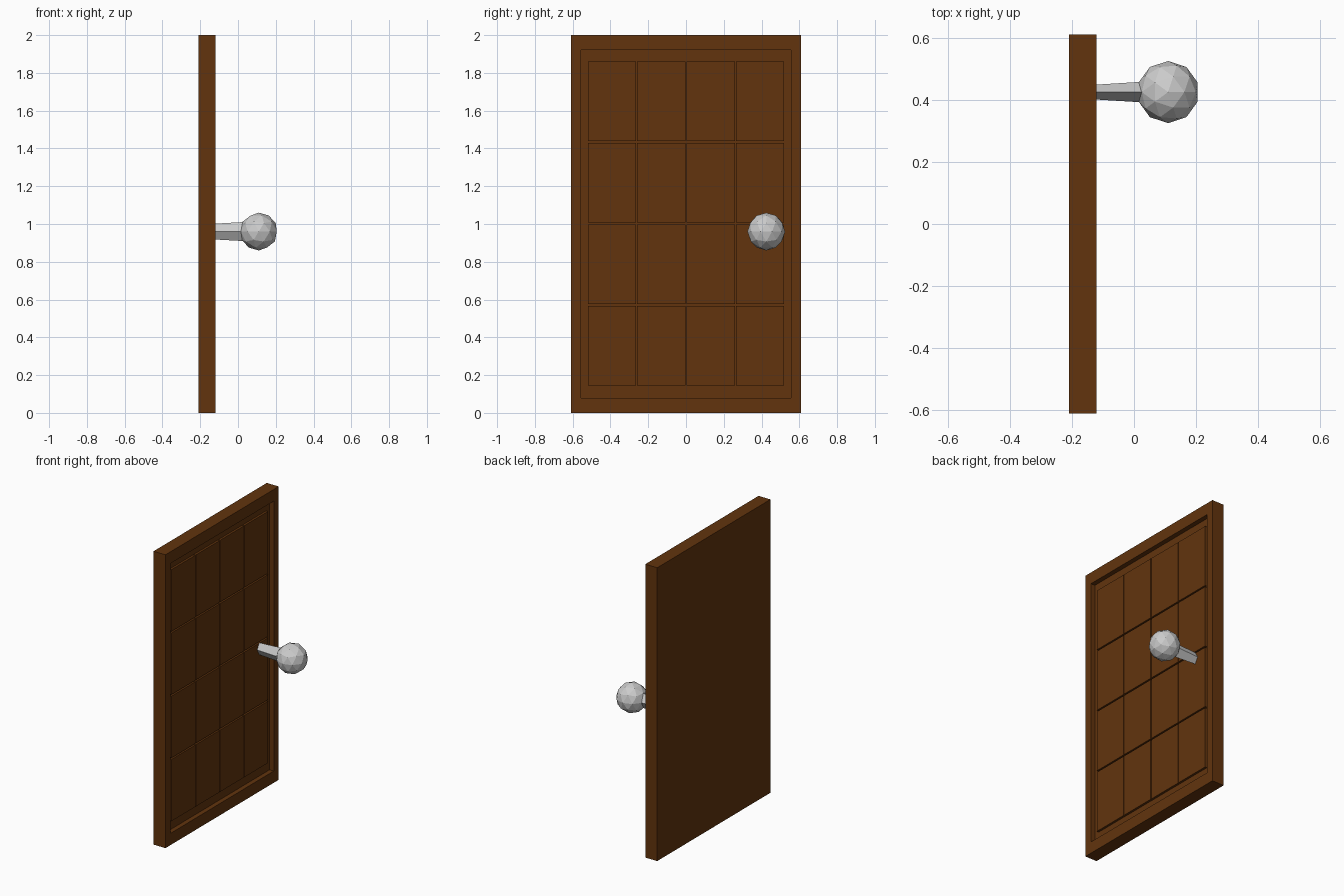
import bpy, bmesh
from mathutils import Vector

cube = bpy.data.objects.get("Cube")
if cube:
    bpy.data.objects.remove(cube, do_unlink=True)


def material(name, color):
    mat = bpy.data.materials.new(name)
    mat.use_nodes = True
    mat.diffuse_color = (*color, 1)
    mat.node_tree.nodes["Principled BSDF"].inputs["Base Color"].default_value = (*color, 1)
    return mat


def finish(name, bm, mat):
    mesh = bpy.data.meshes.new(name)
    bmesh.ops.recalc_face_normals(bm, faces=bm.faces)
    bm.to_mesh(mesh)
    bm.free()
    mesh.materials.append(mat)
    obj = bpy.data.objects.new(name, mesh)
    bpy.context.collection.objects.link(obj)
    return obj


def add_box(bm, low, high):
    low, high = Vector(low), Vector(high)
    verts = bmesh.ops.create_cube(bm, size=1)["verts"]
    for v in verts:
        v.co = (low + high) / 2 + v.co * (high - low)


wood = material("brown wood", (0.122, 0.034, 0.004))
metal = material("pale metal", (0.6, 0.6, 0.6))

BACK, FACE, FLOOR, TILE = -0.21, -0.12, -0.152, -0.137
HALF_WIDTH, HEIGHT = 0.61, 2.0

# Door slab with a shallow recess sunk into its +x face
bm = bmesh.new()
add_box(bm, (BACK, -HALF_WIDTH, 0), (FACE, HALF_WIDTH, HEIGHT))
bm.normal_update()
front = max(bm.faces, key=lambda f: f.normal.x)
bmesh.ops.inset_region(bm, faces=[front], thickness=0.05)
for v in front.verts:
    v.co.y = 0.557 if v.co.y > 0 else -0.557
    v.co.z = 1.92 if v.co.z > 1 else 0.08
sunk = bmesh.ops.extrude_discrete_faces(bm, faces=[front])["faces"][0]
for v in sunk.verts:
    v.co.x = FLOOR
finish("door_slab", bm, wood)

# Four by four raised panels separated by narrow grooves
bm = bmesh.new()
y0, y1, z0, z1 = -0.52, 0.52, 0.145, 1.86
gap_y, gap_z = 0.006, 0.01
wide = (y1 - y0 - 3 * gap_y) / 4
tall = (z1 - z0 - 3 * gap_z) / 4
for col in range(4):
    for row in range(4):
        y = y0 + col * (wide + gap_y)
        z = z0 + row * (tall + gap_z)
        add_box(bm, (FLOOR - 0.005, y, z), (TILE, y + wide, z + tall))
finish("door_panels", bm, wood)

# Faceted ball knob
KNOB = Vector((0.11, 0.425, 0.96))
bm = bmesh.new()
bmesh.ops.create_icosphere(bm, subdivisions=2, radius=0.1)
bmesh.ops.translate(bm, verts=bm.verts, vec=KNOB)
finish("knob_ball", bm, metal)

# Four-sided stem that widens toward the ball
bm = bmesh.new()
rings = []
for x, ry, rz in ((TILE, 0.023, 0.041), (0.04, 0.034, 0.051)):
    rings.append([bm.verts.new((x, KNOB.y + a * ry, KNOB.z + b * rz))
                  for a, b in ((1, 0), (0, 1), (-1, 0), (0, -1))])
for i in range(4):
    j = (i + 1) % 4
    bm.faces.new((rings[0][i], rings[0][j], rings[1][j], rings[1][i]))
for ring in rings:
    bm.faces.new(ring)
finish("knob_stem", bm, metal)
